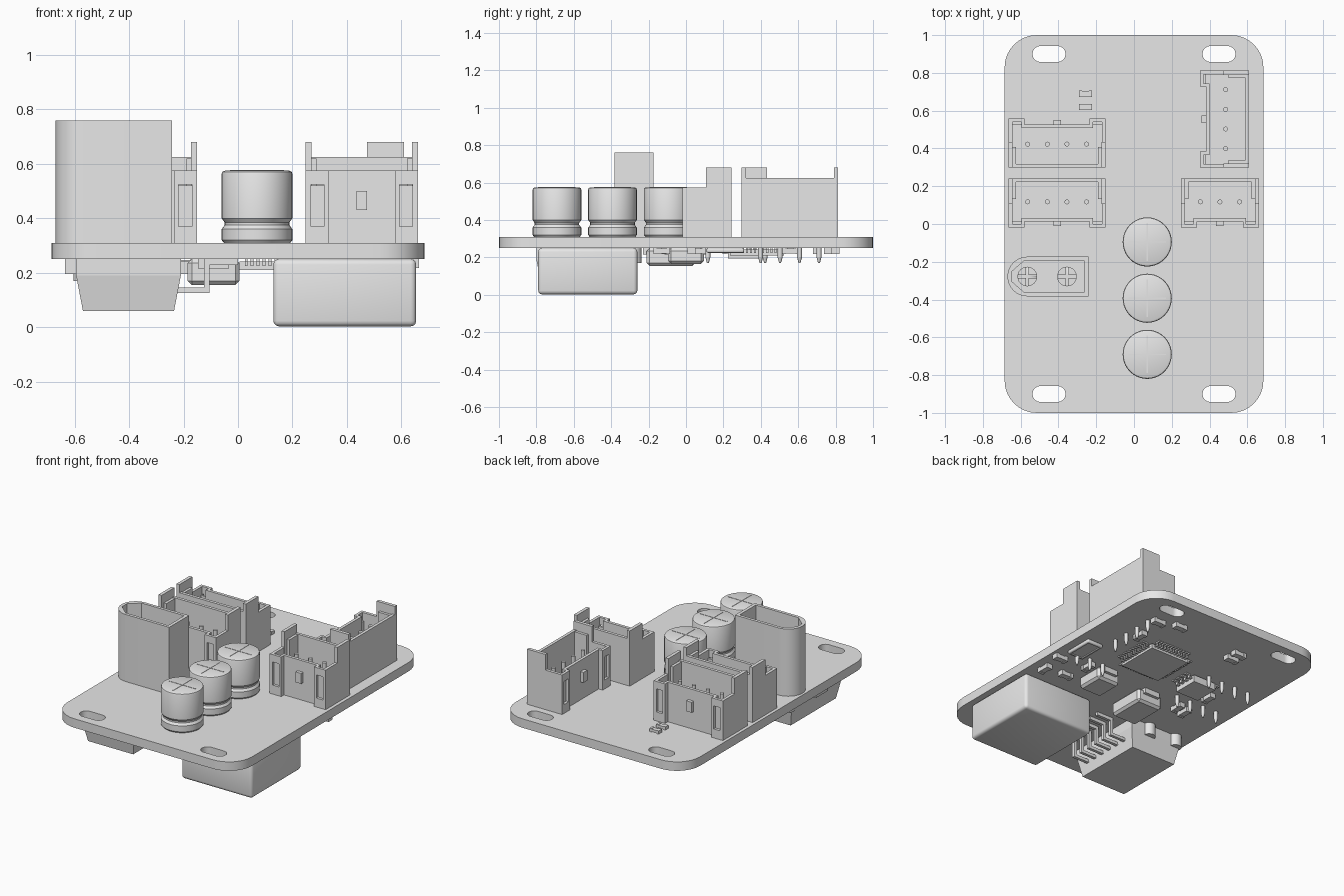
import bpy, bmesh, math
from mathutils import Matrix, Vector

cube = bpy.data.objects.get("Cube")
if cube:
    bpy.data.objects.remove(cube, do_unlink=True)

grey = bpy.data.materials.new("plain_grey")
grey.use_nodes = True
grey.diffuse_color = (0.8, 0.8, 0.8, 1)
grey.node_tree.nodes["Principled BSDF"].inputs["Base Color"].default_value = (0.8, 0.8, 0.8, 1)

TOP, BOTTOM = 0.31, 0.25


def finish(name, bm, matrix=None, smooth=False):
    if matrix:
        bm.transform(matrix)
    bmesh.ops.recalc_face_normals(bm, faces=bm.faces)
    mesh = bpy.data.meshes.new(name)
    bm.to_mesh(mesh)
    bm.free()
    mesh.materials.append(grey)
    ob = bpy.data.objects.new(name, mesh)
    bpy.context.collection.objects.link(ob)
    if smooth:
        select(ob)
        bpy.ops.object.shade_smooth_by_angle(angle=math.radians(35))
    return ob


def select(ob):
    bpy.ops.object.select_all(action='DESELECT')
    ob.select_set(True)
    bpy.context.view_layer.objects.active = ob


def add_box(bm, x0, x1, y0, y1, z0, z1):
    m = Matrix.Translation(((x0 + x1) / 2, (y0 + y1) / 2, (z0 + z1) / 2))
    m = m @ Matrix.Diagonal((abs(x1 - x0), abs(y1 - y0), abs(z1 - z0), 1))
    return bmesh.ops.create_cube(bm, size=1, matrix=m)["verts"]


def add_rod(bm, x, y, z0, z1, r, r_low=None, sides=16):
    bmesh.ops.create_cone(bm, cap_ends=True, segments=sides, radius1=r if r_low is None else r_low,
                          radius2=r, depth=z1 - z0, matrix=Matrix.Translation((x, y, (z0 + z1) / 2)))


def box(name, *dims, bevel=0, segments=3):
    bm = bmesh.new()
    add_box(bm, *dims)
    if bevel:
        bmesh.ops.bevel(bm, geom=bm.edges[:], offset=bevel, segments=segments, profile=0.5, affect='EDGES')
    return finish(name, bm, smooth=segments > 1)


def extrude(name, outline, z0, z1, smooth=False):
    bm = bmesh.new()
    face = bm.faces.new([bm.verts.new((x, y, z0)) for x, y in outline])
    out = bmesh.ops.extrude_face_region(bm, geom=[face])["geom"]
    bmesh.ops.translate(bm, vec=(0, 0, z1 - z0), verts=[v for v in out if isinstance(v, bmesh.types.BMVert)])
    return finish(name, bm, smooth=smooth)


def cut(ob, cutter):
    cutter.hide_render = True
    mod = ob.modifiers.new("cut", 'BOOLEAN')
    mod.operation, mod.object, mod.solver = 'DIFFERENCE', cutter, 'EXACT'
    select(ob)
    bpy.ops.object.modifier_apply(modifier=mod.name)
    bpy.data.objects.remove(cutter, do_unlink=True)


def rounded(hx, hy, r, cx=0, cy=0, n=8):
    pts = []
    for q, (sx, sy) in enumerate(((1, 1), (-1, 1), (-1, -1), (1, -1))):
        for i in range(n + 1):
            a = math.pi / 2 * (q + i / n)
            pts.append((cx + sx * (hx - r) + r * math.cos(a), cy + sy * (hy - r) + r * math.sin(a)))
    return pts


# Circuit board with four mounting slots
board = extrude("circuit_board", rounded(0.685, 1, 0.17), BOTTOM, TOP)
for sx in (-1, 1):
    for sy in (-1, 1):
        cut(board, extrude("slot_cutter", rounded(0.087, 0.042, 0.0415, sx * 0.45, sy * 0.9), 0.2, 0.4))
select(board)
bpy.ops.object.shade_smooth_by_angle(angle=math.radians(35))

# Capacitors with a crimped waist and a scored cap
profile = [(0, TOP), (0.122, TOP), (0.13, 0.32), (0.13, 0.36), (0.119, 0.375), (0.119, 0.385),
           (0.13, 0.4), (0.13, 0.563), (0.127, 0.571), (0.118, 0.575), (0, 0.575)]
for i, y in enumerate((-0.095, -0.393, -0.69)):
    bm = bmesh.new()
    vs = [bm.verts.new((r, 0, z)) for r, z in profile]
    edges = [bm.edges.new(p) for p in zip(vs, vs[1:])]
    bmesh.ops.spin(bm, geom=vs + edges, cent=(0, 0, 0), axis=(0, 0, 1), angle=2 * math.pi, steps=40)
    bmesh.ops.remove_doubles(bm, verts=bm.verts[:], dist=0.0001)
    for a, b in ((0.1, 0.003), (0.003, 0.1)):
        add_box(bm, -a, a, -b, b, 0.573, 0.577)
    finish("capacitor_%d" % i, bm, Matrix.Translation((0.07, y, 0)), smooth=True)


# Shrouded headers, open toward local -y
def header(name, cx, cy, turn, half, pins):
    place = Matrix.Translation((cx, cy, 0)) @ Matrix.Rotation(math.radians(turn), 4, 'Z')
    bm = bmesh.new()
    add_box(bm, -half, half, -0.1, 0.13, TOP, 0.36)
    add_box(bm, -half, half, 0.11, 0.13, TOP, 0.625)
    add_box(bm, 0.08 - half, half - 0.08, -0.1, -0.08, TOP, 0.575)
    add_box(bm, -0.02, 0.02, -0.122, -0.1, 0.43, 0.5)
    for s in (-1, 1):
        o = s * half
        add_box(bm, o, o - s * 0.02, -0.13, 0, TOP, 0.575)
        tab = add_box(bm, o, o - s * 0.022, -0.005, 0.13, TOP, 0.68)
        add_box(bm, o - s * 0.02, o - s * 0.04, 0.02, 0.115, TOP, 0.62)
        # corner panel with a latch window
        for z0, z1 in ((TOP, 0.37), (0.525, 0.575)):
            add_box(bm, o, o - s * 0.085, -0.13, -0.112, z0, z1)
        add_box(bm, o - s * 0.068, o - s * 0.085, -0.13, -0.08, TOP, 0.575)
        add_box(bm, o - s * 0.02, o - s * 0.068, -0.112, -0.1, TOP, 0.52)
    finish(name, bm, place)
    bm = bmesh.new()
    for i in range(pins):
        x = (i - (pins - 1) / 2) * 0.104
        add_rod(bm, x, 0.005, 0.2, 0.55, 0.013, sides=12)
        add_rod(bm, x, 0.005, 0.17, 0.2, 0.013, 0.005, sides=12)
    finish(name + "_pins", bm, place, smooth=True)


header("rear_left_header", -0.407, 0.428, 180, 0.257, 4)
header("middle_left_header", -0.407, 0.112, 0, 0.257, 4)
header("three_pin_header", 0.455, 0.112, 0, 0.207, 3)
header("side_header", 0.48, 0.555, -90, 0.257, 4)


# Power socket with one rounded end and split contacts
PX, PY = -0.565, -0.278
arc = [(PX + 0.105 * math.cos(a), PY + 0.105 * math.sin(a))
       for a in [math.pi / 2 + math.pi * i / 16 for i in range(17)]]
socket = extrude("power_socket", [(-0.242, PY - 0.105), (-0.242, PY + 0.105)] + arc, TOP, 0.76, True)
cavity = [(-0.264, PY - 0.085), (-0.264, PY + 0.085), (-0.58, PY + 0.085),
          (-0.648, PY + 0.025), (-0.648, PY - 0.025), (-0.58, PY - 0.085)]
cut(socket, extrude("cavity_cutter", cavity, 0.38, 0.9))
for x in (PX, -0.355):
    bm = bmesh.new()
    add_rod(bm, x, PY, 0.36, 0.68, 0.052, sides=24)
    contact = finish("power_contact", bm, smooth=True)
    for a, b in ((0.1, 0.007), (0.007, 0.1)):
        cut(contact, box("slit_cutter", x - a, x + a, PY - b, PY + b, 0.45, 0.8))
    bm = bmesh.new()
    add_rod(bm, x, PY, 0.17, 0.26, 0.04, sides=20)
    finish("power_solder_tail", bm, smooth=True)

# Large inductor under the board
box("large_inductor", 0.13, 0.655, -0.79, -0.26, 0.003, BOTTOM, bevel=0.02)


# Tapered plug housing with bent wire leads
bm = bmesh.new()
for z0, z1, inset in ((0.06, 0.19, 0.025), (0.19, BOTTOM, 0)):
    for v in add_box(bm, -0.595, -0.21, -0.8, -0.27, z0, z1):
        if v.co.z < z0 + 0.01:
            v.co.x += inset * (1 if v.co.x < -0.4 else -1)
            v.co.y += inset * (1 if v.co.y < -0.5 else -1)
add_box(bm, -0.635, -0.59, -0.6, -0.47, 0.195, BOTTOM)
finish("plug_housing", bm)
bm = bmesh.new()
for i in range(6):
    y = -0.71 + i * 0.07
    add_box(bm, -0.23, -0.105, y - 0.01, y + 0.01, 0.125, 0.145)
    add_box(bm, -0.125, -0.105, y - 0.01, y + 0.01, 0.125, 0.245)
    add_box(bm, -0.125, 0, y - 0.01, y + 0.01, 0.228, BOTTOM)
finish("plug_leads", bm)

# Small inductors: wide foot and narrower chamfered body
for name, x, y, hx, hy, z in (("power_choke", -0.09, -0.08, 0.095, 0.13, 0.155),
                              ("small_choke", 0.28, 0.0, 0.085, 0.095, 0.165)):
    box(name, x - hx, x + hx, y - hy, y + hy, z, BOTTOM, bevel=0.015, segments=1)
    box(name + "_foot", x - hx * 0.6, x + hx * 0.6, y - hy - 0.02, y + hy + 0.02, 0.215, BOTTOM)


# Chips with gull-wing leads
def chip(name, x, y, half, z, count, sides):
    bm = bmesh.new()
    add_box(bm, -half, half, -half, half, z, 0.242)
    for q in sides:
        for i in range(count):
            t = ((i + 0.5) / count - 0.5) * half * 1.8
            w = half * 0.45 / count
            vs = add_box(bm, half - 0.005, half + 0.022, t - w, t + w, 0.224, 0.232)
            vs += add_box(bm, half + 0.016, half + 0.024, t - w, t + w, 0.224, BOTTOM)
            vs += add_box(bm, half + 0.016, half + 0.05, t - w, t + w, 0.242, BOTTOM)
            bmesh.ops.rotate(bm, verts=vs, cent=(0, 0, 0), matrix=Matrix.Rotation(q * math.pi / 2, 3, 'Z'))
    finish(name, bm, Matrix.Translation((x, y, 0)))


chip("processor", 0.15, 0.38, 0.145, 0.21, 12, range(4))
chip("driver_chip", -0.24, 0.31, 0.085, 0.195, 4, (0, 2))

# Oscillator can with a raised rim
can = box("oscillator", 0.51, 0.63, 0.11, 0.31, 0.225, BOTTOM, bevel=0.008)
cut(can, box("rim_cutter", 0.525, 0.615, 0.125, 0.295, 0.2, 0.232))


# Chip resistors: body between two terminals
def resistor(x, y, z0, z1, turn, size=0.035):
    bm = bmesh.new()
    add_box(bm, -size * 0.7, size * 0.7, -size * 0.42, size * 0.42, z0 + 0.003, z1 - 0.003)
    for s in (-1, 1):
        add_box(bm, s * size, s * size * 0.55, -size * 0.47, size * 0.47, z0, z1)
    finish("chip_resistor", bm, Matrix.Translation((x, y, 0)) @ Matrix.Rotation(math.radians(turn), 4, 'Z'))


for y in (0.62, 0.69):
    resistor(-0.257, y, TOP, 0.332, 0)
for x, y, turn in ((0.44, 0.76, 0), (0.3, 0.8, 0), (0.42, 0.56, 90), (-0.2, 0.7, 0), (-0.2, 0.77, 0),
                   (0.61, -0.13, 90), (0.46, -0.11, 0), (0.42, 0.06, 90), (0.62, 0.03, 0),
                   (-0.4, 0.01, 90), (-0.4, 0.24, 90), (-0.33, 0.03, 90)):
    resistor(x, y, 0.218, BOTTOM, turn, 0.045)
